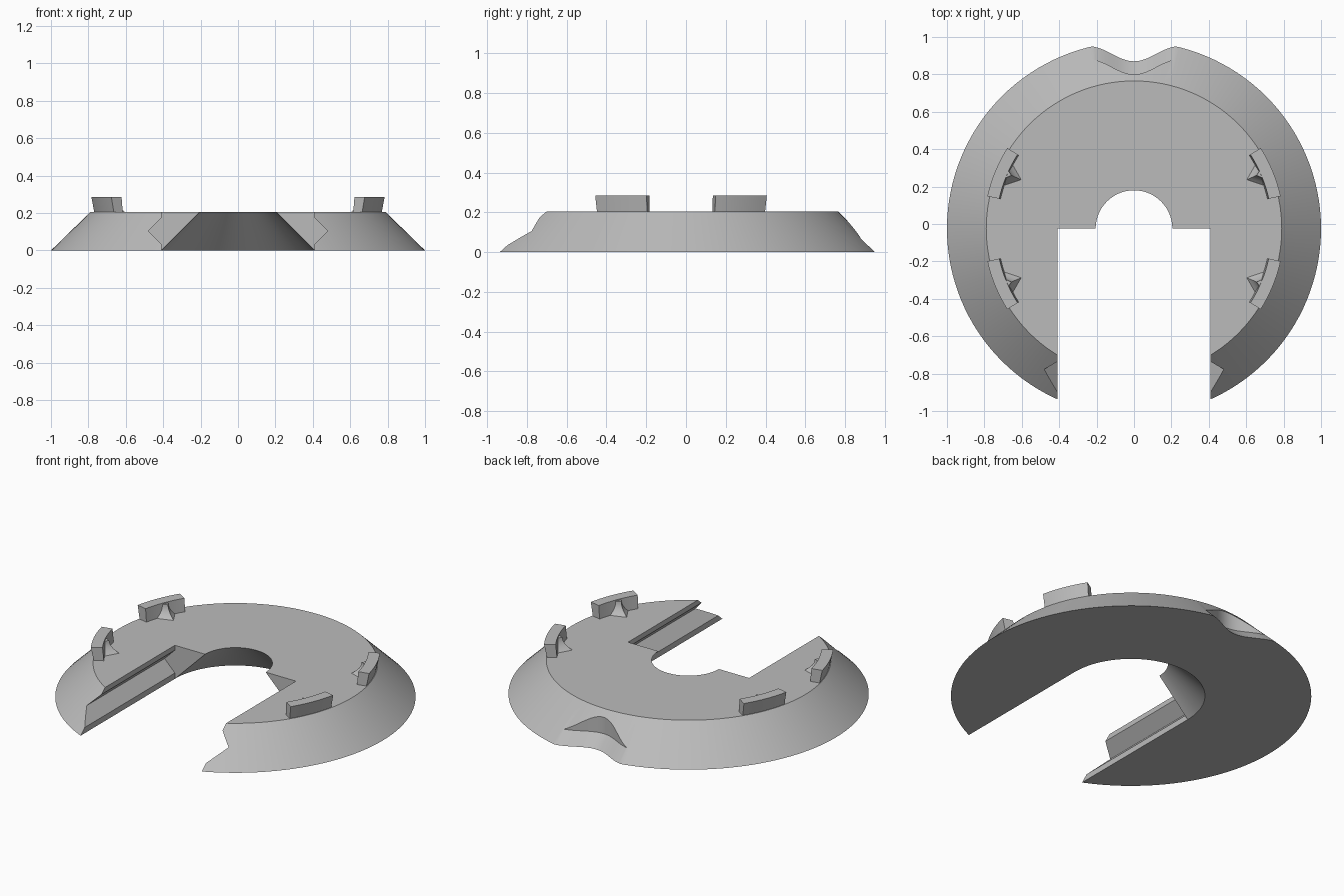
import bpy, bmesh
from math import sin, cos, pi, radians

CY = -0.025      # centre of the round plan
H = 0.205        # height of the disc

cube = bpy.data.objects.get("Cube")
if cube:
    bpy.data.objects.remove(cube, do_unlink=True)

grey = bpy.data.materials.new("plain_grey")
grey.use_nodes = True
tone = (0.5, 0.5, 0.5, 1)
grey.diffuse_color = tone
grey.node_tree.nodes["Principled BSDF"].inputs["Base Color"].default_value = tone


def finish(bm, name):
    bmesh.ops.recalc_face_normals(bm, faces=bm.faces)
    mesh = bpy.data.meshes.new(name)
    bm.to_mesh(mesh)
    bm.free()
    mesh.materials.append(grey)
    obj = bpy.data.objects.new(name, mesh)
    bpy.context.collection.objects.link(obj)
    return obj


def loft(bm, rings):
    """Skin matching closed rings of points and cap both ends."""
    loops = [[bm.verts.new(p) for p in ring] for ring in rings]
    n = len(loops[0])
    for a, b in zip(loops, loops[1:]):
        for i in range(n):
            j = (i + 1) % n
            bm.faces.new((a[i], a[j], b[j], b[i]))
    bm.faces.new(loops[0])
    bm.faces.new(loops[-1])


def circle(r, z, n=128):
    return [(r * cos(2 * pi * i / n), CY + r * sin(2 * pi * i / n), z) for i in range(n)]


def solid(name, rings):
    bm = bmesh.new()
    loft(bm, rings)
    return finish(bm, name)


def smooth(obj):
    bpy.ops.object.select_all(action='DESELECT')
    obj.select_set(True)
    bpy.context.view_layer.objects.active = obj
    bpy.ops.object.shade_smooth_by_angle(angle=radians(25))


# Bevelled disc
body = solid("bevelled_disc", [circle(1, 0), circle(0.79, H)])

# Front slot with a V groove along each wall
half = [(0.41, -0.1), (0.41, 0.035), (0.48, 0.105), (0.41, 0.175), (0.41, 0.4)]
section = half + [(-x, z) for x, z in reversed(half)]
slot = solid("slot_cutter", [[(x, y, z) for x, z in section] for y in (-1.2, CY)])

# Conical round end of the slot
hole = solid("hole_cutter", [circle(0.46, -0.05), circle(0.155, H + 0.05)])

# Rear finger scoop: sloping floor below, upright wall above
xs = [0.24 * (i / 16 - 1) for i in range(33)]
wave = [(x, 0.87 + 0.04 * (1 - cos(pi * x / 0.24))) for x in xs]
wave += [(0.24, 1.3), (-0.24, 1.3)]
levels = [(-0.07, 0.07), (0.07, -0.07), (0.4, -0.07)]
scoop = solid("scoop_cutter", [[(x, y + dy, z) for x, y in wave] for z, dy in levels])

for cutter in (slot, hole, scoop):
    cutter.hide_render = True
    mod = body.modifiers.new(cutter.name, 'BOOLEAN')
    mod.operation = 'DIFFERENCE'
    mod.solver = 'EXACT'
    mod.object = cutter
bpy.context.view_layer.update()
graph = bpy.context.evaluated_depsgraph_get()
cut_mesh = bpy.data.meshes.new_from_object(body.evaluated_get(graph))
body.modifiers.clear()
body.data = cut_mesh
for cutter in (slot, hole, scoop):
    bpy.data.objects.remove(cutter, do_unlink=True)
smooth(body)


# Four curved tabs, each with a flared buttress on its inner face
def tab(name, sx, sy):
    def polar(r, deg, z):
        a = radians(deg)
        return (sx * r * cos(a), CY + sy * r * sin(a), z)

    bm = bmesh.new()
    rings = []
    for i in range(9):
        a = 12.5 + 20 * i / 8
        rings.append([polar(0.73, a, H - 0.01), polar(0.785, a, H - 0.01),
                      polar(0.803, a, 0.285), polar(0.738, a, 0.285)])
    loft(bm, rings)
    fin = []
    for i in range(7):
        t = i / 6
        flare = (1 - t) ** 2
        spread = 2 + 3.5 * flare
        z = H - 0.002 + 0.075 * t
        fin.append([polar(0.715 - 0.06 * flare, 23.5, z),
                    polar(0.745, 23 - spread, z), polar(0.745, 23 + spread, z)])
    loft(bm, fin)
    smooth(finish(bm, name))


for side, sx in (("left", 1), ("right", -1)):
    for end, sy in (("rear", 1), ("front", -1)):
        tab(f"{end}_{side}_tab", sx, sy)
